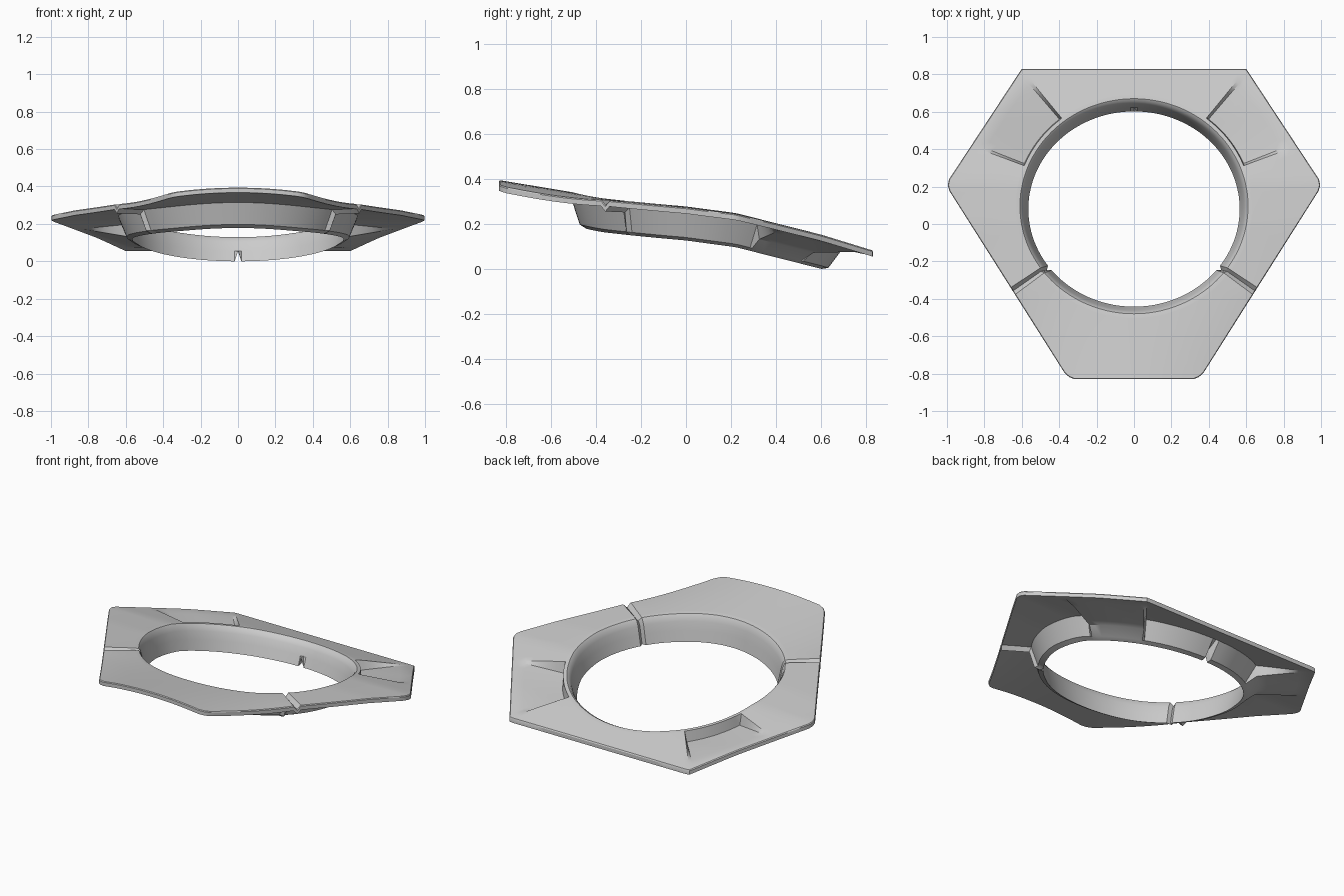
import bpy, bmesh, math
from mathutils import Vector

if "Cube" in bpy.data.objects:
    bpy.data.objects.remove(bpy.data.objects["Cube"])

THICK = 0.027
RECESS_DEPTH, RECESS_END = 0.07, 0.88
CENTRE_Y = 0.095
HEX_HALF = [(0, 0.83), (0.6, 0.83), (1.008, 0.21), (0.35, -0.83), (0, -0.83)]
RINGS = [0, 0.15, 0.3, 0.45, 0.6, 0.75, 0.88, 1]


def interp(keys, v):
    """Piecewise linear lookup."""
    if v <= keys[0][0]:
        return keys[0][1]
    for (a, p), (b, q) in zip(keys, keys[1:]):
        if v <= b:
            return p + (q - p) * (v - a) / (b - a)
    return keys[-1][1]


def surface(x, y):
    """Height of the sloping plate top, with a gentle crown at the front."""
    base = interp([(-0.83, 0.4), (-0.36, 0.322), (0, 0.288), (0.22, 0.256),
                   (0.6, 0.158), (0.83, 0.087)], y)
    crown = interp([(-0.83, 0.2), (-0.36, 0.025), (0.22, 0.006), (0.83, 0)], y)
    return base - crown * x * x


def ellipse(rx, ry, a):
    return 1 / math.hypot(math.cos(a) / rx, math.sin(a) / ry)


def hex_radius(a):
    """Distance from the ring centre to the six-sided outline."""
    dx, dy = math.cos(a), math.sin(a)
    best = 9
    for (x1, y1), (x2, y2) in zip(HEX_HALF, HEX_HALF[1:]):
        nx, ny = y1 - y2, x2 - x1
        toward = dx * nx + dy * ny
        if toward > 1e-6:
            best = min(best, (x1 * nx + (y1 - CENTRE_Y) * ny) / toward)
    return best


# Angles of one half, with exact columns at recess walls, grooves and corners
corners = [math.degrees(math.atan2(y - CENTRE_Y, x)) for x, y in HEX_HALF[1:4]]
special = [20.3, 21.3, 49.4, 50.6, -36.6, -35, -33.4, 88, 90, -90]
for c in corners:
    special += [c - 1.8, c, c + 1.8] if abs(c - 50) > 5 else [c + 1.3]
angles = special + [a for a in range(-87, 88, 3)
                    if min(abs(a - s) for s in special) > 1]
angles.sort()
columns = [(a, 1) for a in angles] + [(a, -1) for a in reversed(angles) if abs(a) < 89.9]


def section(deg, side):
    """Closed cross-section of collar and plate along one ray."""
    a = math.radians(deg)
    recess = interp([(20.3, 0), (21.3, 1), (49.4, 1), (50.6, 0)], deg)
    groove = interp([(-36.6, 0), (-35, 1), (-33.4, 0)], deg)
    notch = interp([(88, 0), (90, 0.055)], deg)
    low = ellipse(0.565, 0.522, a) + 0.02 * groove
    rim = ellipse(0.61, 0.575, a) + 0.01 * groove
    outer = hex_radius(a)
    if min(abs(deg - c) for c in corners) < 0.01:
        outer *= 0.988
    points = []

    def add(r, drop, cy=CENTRE_Y):
        x, y = r * math.cos(a), cy + r * math.sin(a)
        points.append(Vector((side * x, y, surface(x, y) - drop)))

    def sunk(r):
        fade = max(0, 1 - (r - rim) / (RECESS_END - rim))
        return RECESS_DEPTH * recess * fade + 0.024 * groove

    # Collar inside, flaring into the rim
    add(low, 0.152 - notch, 0.08)
    for t, drop in [(0.3, 0.09), (0.55, 0.04), (0.78, 0.014), (1, 0.002)]:
        add(low + (rim - low) * t, drop + 0.02 * groove * t, 0.08 + 0.015 * t)
    add(rim + 0.02, 0.024 * groove)
    # Plate top, rounded edge, plate underside
    start = rim + 0.024
    for t in RINGS:
        r = start + (outer - start) * t
        add(r - (0.004 if t == 1 else 0), sunk(r))
    add(outer, sunk(outer) + 0.005)
    for t in reversed(RINGS):
        r = rim + 0.03 + (outer - rim - 0.03) * t
        add(r, sunk(r) + THICK)
    # Collar outside
    add(low + 0.03, 0.138 - notch, 0.08)
    return points


bm = bmesh.new()
loops = [[bm.verts.new(p) for p in section(a, s)] for a, s in columns]
count = len(loops[0])
for i, loop in enumerate(loops):
    after = loops[(i + 1) % len(loops)]
    for j in range(count):
        k = (j + 1) % count
        bm.faces.new((loop[j], after[j], after[k], loop[k]))
bmesh.ops.recalc_face_normals(bm, faces=bm.faces)
lowest = min(v.co.z for v in bm.verts)
bmesh.ops.translate(bm, verts=bm.verts, vec=(0, 0, -lowest))

mesh = bpy.data.meshes.new("hexagonal_collar_plate")
bm.to_mesh(mesh)
bm.free()
plate = bpy.data.objects.new("hexagonal_collar_plate", mesh)
bpy.context.collection.objects.link(plate)

# Plain grey finish
grey = bpy.data.materials.new("light_grey")
grey.use_nodes = True
colour = (0.6, 0.6, 0.6, 1)
grey.diffuse_color = colour
grey.node_tree.nodes["Principled BSDF"].inputs["Base Color"].default_value = colour
mesh.materials.append(grey)

bpy.ops.object.select_all(action="DESELECT")
plate.select_set(True)
bpy.context.view_layer.objects.active = plate
bpy.ops.object.shade_smooth_by_angle(angle=math.radians(30))
